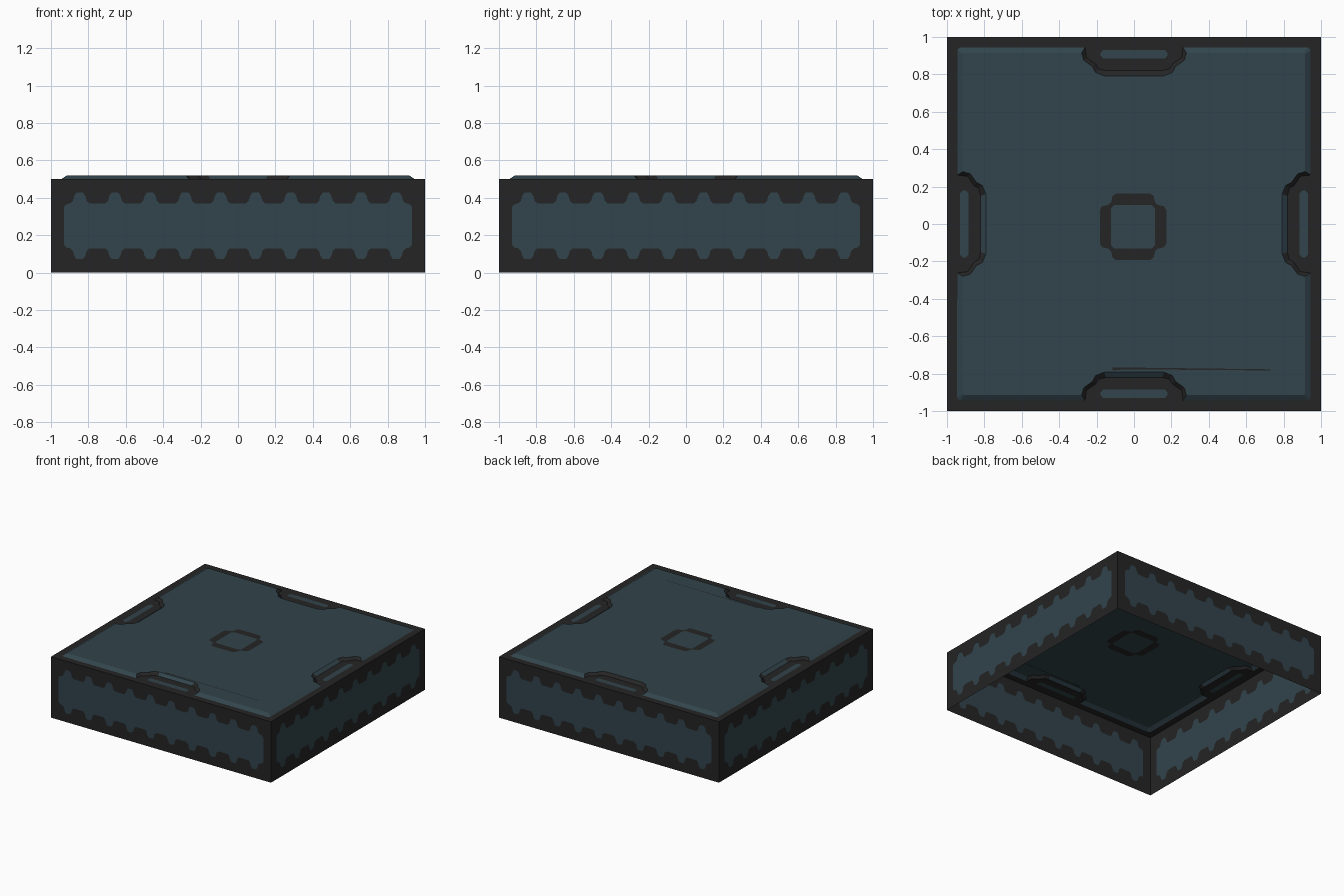
import bpy, bmesh, math
from mathutils import Matrix, Vector

if "Cube" in bpy.data.objects:
    bpy.data.objects.remove(bpy.data.objects["Cube"])


def material(name, rgb):
    m = bpy.data.materials.new(name)
    m.diffuse_color = (*rgb, 1)
    m.use_nodes = True
    m.node_tree.nodes["Principled BSDF"].inputs["Base Color"].default_value = m.diffuse_color
    return m


TEAL = material("dark teal", (0.031, 0.058, 0.072))
BLACK = material("soft black", (0.018, 0.018, 0.018))


def finish(name, bm, mats):
    me = bpy.data.meshes.new(name)
    bm.to_mesh(me)
    bm.free()
    for m in mats:
        me.materials.append(m)
    ob = bpy.data.objects.new(name, me)
    bpy.context.collection.objects.link(ob)
    return ob


def sheet(name, loops, normal, mat):
    """Flat sheet: the first loop is the outline, the others are holes."""
    bm = bmesh.new()
    n = Vector(normal)
    for loop in loops:
        vs = [bm.verts.new(p) for p in loop]
        for a, b in zip(vs, vs[1:] + vs[:1]):
            bm.edges.new((a, b))
    bmesh.ops.triangle_fill(bm, use_beauty=True, edges=bm.edges[:], normal=n)
    bm.normal_update()
    for f in bm.faces:
        if f.normal.dot(n) < 0:
            f.normal_flip()
    return finish(name, bm, [mat])


def turned(pts, k):
    r = Matrix.Rotation(k * math.pi / 2, 3, 'Z')
    return [r @ Vector(p) for p in pts]


def four_sides(half, z):
    """Mirror a half side (corner to middle), then repeat it on four sides."""
    side = [(x, y, z) for x, y in half] + [(-x, y, z) for x, y in reversed(half)]
    return [p for k in range(4) for p in turned(side, k)]


# Side walls: black rim round a teal panel with scalloped long edges
edge = [(-0.93, 0.35), (-0.92, 0.365)]
for i in range(10):
    c = -0.846 + i * 0.188
    edge += [(c - 0.052, 0.37), (c - 0.036, 0.385), (c - 0.03, 0.41), (c - 0.018, 0.428),
             (c + 0.018, 0.428), (c + 0.03, 0.41), (c + 0.036, 0.385), (c + 0.052, 0.37)]
edge += [(0.92, 0.365), (0.93, 0.35)]
scallop = edge + [(x, 0.5 - z) for x, z in reversed(edge)]
inner = [(x, -1, z) for x, z in scallop]
outer = [(-1, -1, 0), (1, -1, 0), (1, -1, 0.5), (-1, -1, 0.5)]
for k, where in enumerate(("front", "right", "back", "left")):
    n = turned([(0, -1, 0)], k)[0]
    sheet(where + "_wall_rim", [turned(outer, k), turned(inner, k)], n, BLACK)
    sheet(where + "_wall_panel", [turned(inner, k)], n, TEAL)

# Outlines of the raised lid at its foot and at its top, with a notch per side
foot = four_sides([(0.93, 0.945), (0.262, 0.945), (0.255, 0.89), (0.205, 0.855),
                   (0.19, 0.83), (0.15, 0.82)], 0.5)
crest = four_sides([(0.908, 0.915), (0.28, 0.915), (0.268, 0.875), (0.222, 0.842),
                    (0.205, 0.81), (0.16, 0.792)], 0.52)

# Top frame, with a teal slot in each notch
slot = [(0.18, 0.9, 0.5), (0.18, 0.915, 0.5), (0.165, 0.93, 0.5), (-0.165, 0.93, 0.5),
        (-0.18, 0.915, 0.5), (-0.18, 0.9, 0.5), (-0.165, 0.885, 0.5), (0.165, 0.885, 0.5)]
slots = [turned(slot, k) for k in range(4)]
rim = [(-1, -1, 0.5), (1, -1, 0.5), (1, 1, 0.5), (-1, 1, 0.5)]
sheet("top_frame", [rim, foot] + slots, (0, 0, 1), BLACK)
for k, where in enumerate(("back", "left", "front", "right")):
    sheet(where + "_notch_slot", [slots[k]], (0, 0, 1), TEAL)

# Bevelled lid edge: black on the notch flanks, teal elsewhere
bm = bmesh.new()
lo = [bm.verts.new(p) for p in foot]
hi = [bm.verts.new(p) for p in crest]
for i in range(len(lo)):
    j = (i + 1) % len(lo)
    f = bm.faces.new((lo[i], lo[j], hi[j], hi[i]))
    step = i % 12
    flank = step in (1, 2, 3, 4, 6, 7, 8, 9) or i == 5
    f.material_index = 1 if flank else 0
finish("lid_bevel", bm, [TEAL, BLACK])

# Lid surface with the centre ring and the fine groove let into it
cx, cy, z = -0.005, -0.015, 0.52
corner = [(0.178, 0.09), (0.165, 0.11), (0.132, 0.117), (0.117, 0.132), (0.11, 0.165), (0.09, 0.178)]
corner_in = [(0.117, 0.1), (0.1, 0.117)]


def ring(pts):
    return [p + Vector((cx, cy, z)) for k in range(4)
            for p in turned([(x, y, 0) for x, y in pts], k)]


ring_out, ring_in = ring(corner), ring(corner_in)
groove = [(-0.12, -0.768, z), (-0.06, -0.767, z), (0.73, -0.777, z), (0.73, -0.783, z),
          (-0.05, -0.777, z), (-0.11, -0.783, z)]
sheet("lid", [crest, ring_out, groove], (0, 0, 1), TEAL)
sheet("centre_ring", [ring_out, ring_in], (0, 0, 1), BLACK)
sheet("centre_square", [ring_in], (0, 0, 1), TEAL)
sheet("lid_groove", [groove], (0, 0, 1), BLACK)
